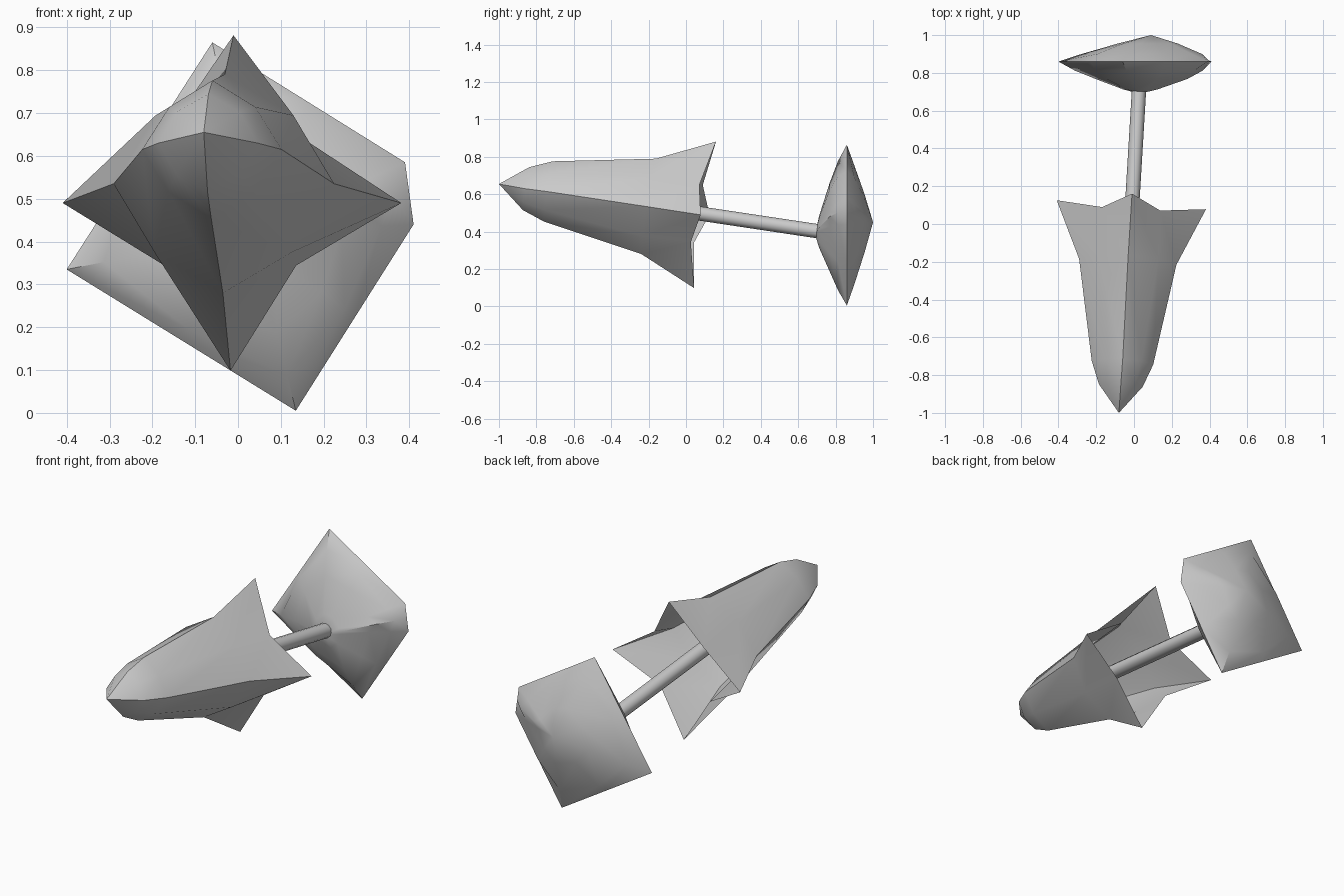
import bpy, bmesh, math
from mathutils import Vector

if "Cube" in bpy.data.objects:
    bpy.data.objects.remove(bpy.data.objects["Cube"])

AXIS = Vector((0.06, 1.0, -0.15)).normalized()   # shared axis of bell and stem
SIDE = AXIS.cross(Vector((0, 0, 1))).normalized()
UP = SIDE.cross(AXIS)


def loft(name, rings, angle=35):
    """Skin a list of rings; a ring with one point becomes an apex."""
    bm = bmesh.new()
    vr = [[bm.verts.new(p) for p in r] for r in rings]
    for a, b in zip(vr, vr[1:]):
        n = max(len(a), len(b))
        for i in range(n):
            j = (i + 1) % n
            if len(a) == 1:
                bm.faces.new((a[0], b[i], b[j]))
            elif len(b) == 1:
                bm.faces.new((a[i], a[j], b[0]))
            else:
                bm.faces.new((a[i], a[j], b[j], b[i]))
    bmesh.ops.recalc_face_normals(bm, faces=bm.faces[:])
    me = bpy.data.meshes.new(name)
    bm.to_mesh(me)
    bm.free()
    ob = bpy.data.objects.new(name, me)
    bpy.context.collection.objects.link(ob)
    bpy.ops.object.select_all(action='DESELECT')
    ob.select_set(True)
    bpy.context.view_layer.objects.active = ob
    bpy.ops.object.shade_smooth_by_angle(angle=math.radians(angle))
    return ob


def ring(center, r_main, r_diag, n=8, diag_shift=0.0):
    """Ring across the axis, alternating main and diagonal radii."""
    pts = []
    for i in range(n):
        t = 2 * math.pi * i / n
        r = r_diag if i % 2 else r_main
        c = Vector(center) + (AXIS * diag_shift if i % 2 else Vector())
        pts.append(c + (SIDE * math.cos(t) + UP * math.sin(t)) * r)
    return pts


# Bell with four flared, pointed petals (open at the mouth)
loft("bell", [
    [Vector((-0.08, -1.0, 0.655))],
    ring((-0.070, -0.855, 0.630), 0.116, 0.104),
    ring((-0.061, -0.735, 0.615), 0.163, 0.142),
    ring((-0.033, -0.200, 0.535), 0.258, 0.228),
    ring((-0.014, 0.102, 0.490), 0.396, 0.218, diag_shift=-0.045),
])

# Stem running from inside the bell to the cushion
stem_start = Vector((-0.010, 0.1, 0.493)) - AXIS * 0.35
stem_end = Vector((-0.010, 0.1, 0.493)) + AXIS * 0.66
loft("stem", [[stem_start], ring(stem_start, 0.038, 0.038, 12),
              ring(stem_end, 0.038, 0.038, 12), [stem_end]])

# Cushion: square rim with one clipped corner, domed on both sides
corners = [(-0.06, 0.865), (0.39, 0.585), (0.41, 0.44), (0.135, 0.005), (-0.40, 0.335)]
rim = []
for i, (x, z) in enumerate(corners):
    nx, nz = corners[(i + 1) % 5]
    rim += [(x, z), ((x + nx) / 2, (z + nz) / 2)]


def dome_ring(y, cx, cz, s_corner, s_mid):
    pts = []
    for i, (x, z) in enumerate(rim):
        s = s_mid if i % 2 else s_corner
        pts.append(Vector((cx + (x - cx) * s, y, cz + (z - cz) * s)))
    return pts


loft("cushion", [
    [Vector((0.03, 0.69, 0.385))],
    dome_ring(0.712, 0.03, 0.39, 0.20, 0.25),
    dome_ring(0.768, 0.035, 0.41, 0.55, 0.68),
    dome_ring(0.812, 0.035, 0.42, 0.80, 0.90),
    dome_ring(0.860, 0.0, 0.43, 1.0, 1.0),
    dome_ring(0.900, 0.07, 0.44, 0.74, 0.88),
    dome_ring(0.955, 0.09, 0.45, 0.36, 0.46),
    [Vector((0.09, 1.0, 0.45))],
], 40)
